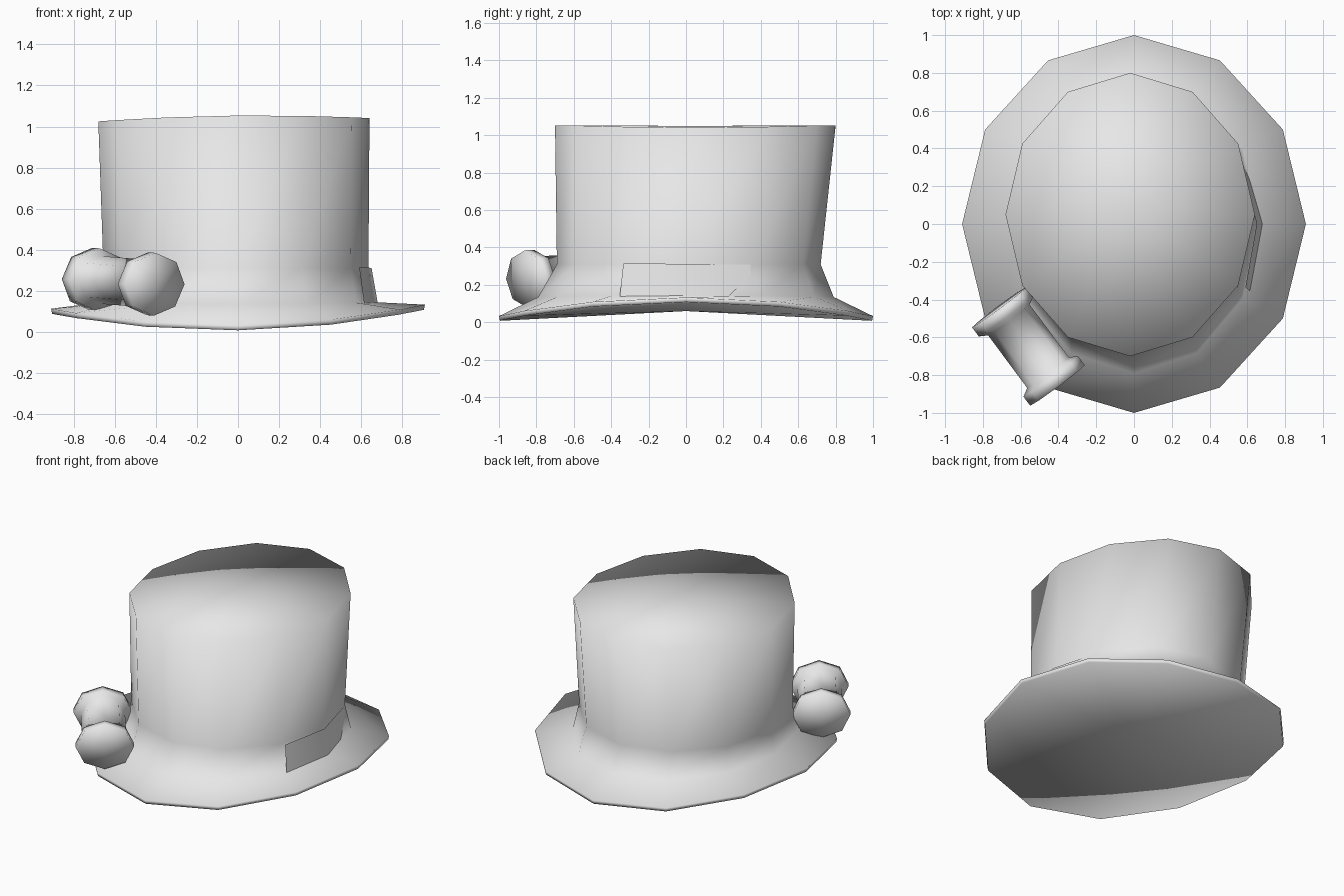
import bpy
import bmesh
from math import cos, sin, tau
from mathutils import Vector

cube = bpy.data.objects.get("Cube")
if cube:
    bpy.data.objects.remove(cube, do_unlink=True)

grey = bpy.data.materials.new("light_grey")
grey.use_nodes = True
grey.diffuse_color = (0.8, 0.8, 0.8, 1)
grey.node_tree.nodes["Principled BSDF"].inputs["Base Color"].default_value = (0.8, 0.8, 0.8, 1)


def finish(name, bm, recalc=True):
    """Turn a bmesh into a fully smooth object."""
    if recalc:
        bmesh.ops.recalc_face_normals(bm, faces=bm.faces)
    for face in bm.faces:
        face.smooth = True
    mesh = bpy.data.meshes.new(name)
    bm.to_mesh(mesh)
    bm.free()
    mesh.materials.append(grey)
    obj = bpy.data.objects.new(name, mesh)
    bpy.context.collection.objects.link(obj)
    return obj


def loft(bm, rings, start, end):
    """Bridge rings of points and close both ends with a fan to a centre."""
    rows = [[bm.verts.new(p) for p in ring] for ring in rings]
    n = len(rows[0])
    for a, b in zip(rows, rows[1:]):
        for i in range(n):
            j = (i + 1) % n
            bm.faces.new((a[i], a[j], b[j], b[i]))
    for row, centre in ((rows[0], start), (rows[-1], end)):
        hub = bm.verts.new(centre)
        for i in range(n):
            bm.faces.new((row[i], row[(i + 1) % n], hub))


# Hat: saddle-shaped brim, flared foot and tall crown as one skin
SIDES = 12


def oval(cx, cy, rx, ry, z, bend, tilt):
    """Oval ring whose sides are raised by bend and whose left is raised by tilt."""
    ring = []
    for i in range(SIDES):
        c, s = cos(tau * i / SIDES), sin(tau * i / SIDES)
        ring.append((cx + rx * c, cy + ry * s, z + bend * c * c + tilt * c))
    return ring


hat_rings = [
    oval(0, 0, 0.905, 0.995, 0.008, 0.09, 0.01),
    oval(0, 0, 0.91, 1.0, 0.033, 0.09, 0.01),
    oval(0, 0, 0.665, 0.79, 0.135, 0.01, 0),
    oval(-0.01, 0.015, 0.645, 0.705, 0.31, 0, 0),
    oval(-0.02, 0.05, 0.66, 0.75, 1.053, -0.02, 0.008),
]
bm = bmesh.new()
loft(bm, hat_rings, (0, 0, 0.06), (-0.02, 0.05, 1.05))
finish("top_hat", bm)

# Spool: eight-sided core with a flange at each end, resting on the brim
tail = Vector((-0.713, -0.44, 0.257))
head = Vector((-0.405, -0.855, 0.232))
axis = (head - tail).normalized()
across = axis.cross(Vector((0, 0, 1))).normalized()
upward = across.cross(axis)
length = (head - tail).length
profile = [(0, 1), (0.06, 1), (0.085, 0.76)]
profile += [(length - t, r) for t, r in reversed(profile)]
spool_rings = []
for t, r in profile:
    spool_rings.append([
        tail + axis * t
        + across * (0.18 * r * cos(tau * i / 8))
        + upward * (0.153 * r * sin(tau * i / 8))
        for i in range(8)])
bm = bmesh.new()
loft(bm, spool_rings, tail, head)
finish("spool", bm)

# Card: folded sheet tucked against the left side of the crown
bm = bmesh.new()
low = [bm.verts.new(p) for p in ((0.615, -0.355, 0.13), (0.682, 0, 0.13), (0.58, 0.35, 0.13))]
high = [bm.verts.new(p) for p in ((0.59, -0.335, 0.315), (0.65, 0, 0.312), (0.558, 0.345, 0.308))]
for i in range(2):
    bm.faces.new((low[i], low[i + 1], high[i + 1], high[i]))
finish("side_card", bm, recalc=False)
